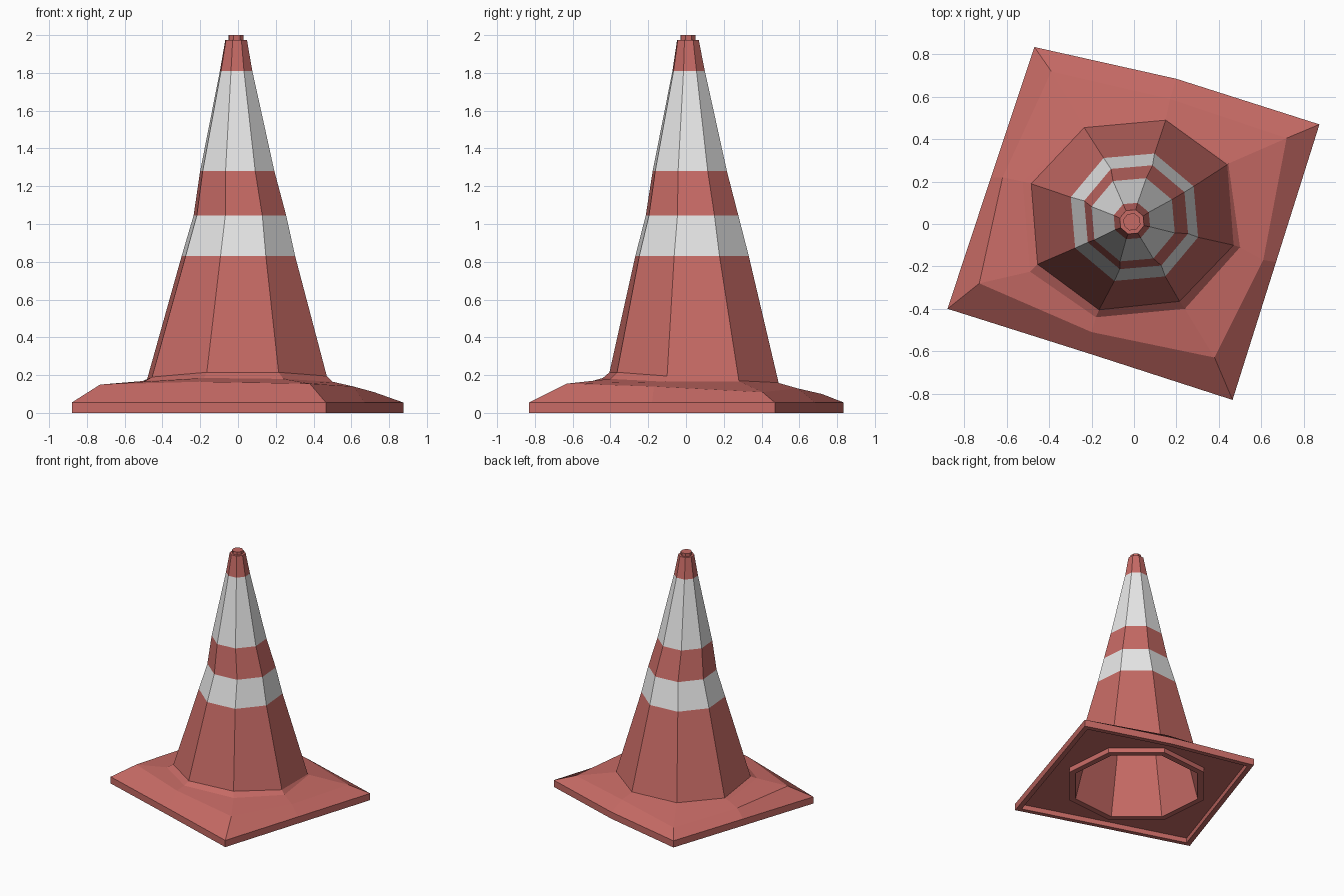
import bpy, math

if "Cube" in bpy.data.objects:
    bpy.data.objects.remove(bpy.data.objects["Cube"])

def material(name, rgb):
    m = bpy.data.materials.new(name)
    m.diffuse_color = (*rgb, 1)
    m.use_nodes = True
    m.node_tree.nodes["Principled BSDF"].inputs["Base Color"].default_value = m.diffuse_color
    return m

RED = material("faded red", (0.57, 0.145, 0.13))
WHITE = material("white band", (0.8, 0.8, 0.8))

def octagon(cx, cy, z, r):
    """Counter-clockwise eight-point ring, turned to match the base."""
    return [(cx + r * math.cos(math.radians(-17.5 + 45 * i)),
             cy + r * math.sin(math.radians(-17.5 + 45 * i)), z) for i in range(8)]

def flat(loop, z, s=1.0):
    return [(p[0] * s, p[1] * s, z) for p in loop]

def loft(name, loops, cap_start=False, cap_end=False, white_rows=()):
    """Skin consecutive eight-point rings; white_rows are the striped rows."""
    verts = [p for lp in loops for p in lp]
    faces, mats = [], []
    for k in range(len(loops) - 1):
        for i in range(8):
            j = (i + 1) % 8
            faces.append((k*8 + i, k*8 + j, k*8 + 8 + j, k*8 + 8 + i))
            mats.append(1 if k in white_rows else 0)
    if cap_start:
        faces.append(tuple(reversed(range(8))))
        mats.append(0)
    if cap_end:
        faces.append(tuple(range(len(verts) - 8, len(verts))))
        mats.append(0)
    me = bpy.data.meshes.new(name)
    me.from_pydata(verts, [], faces)
    me.materials.append(RED)
    if white_rows:
        me.materials.append(WHITE)
    for p, m in zip(me.polygons, mats):
        p.material_index = m
    ob = bpy.data.objects.new(name, me)
    bpy.context.collection.objects.link(ob)
    return ob

# worn, slightly uneven rings, all starting at the right-hand side
edge = [(0.67, -0.18), (0.875, 0.47), (0.2, 0.685), (-0.47, 0.835),
        (-0.675, 0.22), (-0.88, -0.40), (-0.2, -0.615), (0.465, -0.83)]
shoulder = [(0.61, -0.17, 0.14), (0.72, 0.405, 0.11), (0.17, 0.59, 0.13), (-0.39, 0.72, 0.10),
            (-0.62, 0.22, 0.13), (-0.73, -0.28, 0.15), (-0.2, -0.51, 0.165), (0.38, -0.63, 0.155)]
collar = [(0.50, -0.11, 0.165), (0.445, 0.285, 0.165), (0.15, 0.495, 0.157), (-0.235, 0.46, 0.157),
          (-0.525, 0.20, 0.16), (-0.49, -0.225, 0.17), (-0.18, -0.44, 0.185), (0.24, -0.40, 0.18)]
foot = [(0.47, -0.10, 0.195), (0.44, 0.28, 0.17), (0.15, 0.49, 0.16), (-0.235, 0.455, 0.16),
        (-0.485, 0.19, 0.165), (-0.455, -0.19, 0.19), (-0.165, -0.405, 0.215), (0.215, -0.365, 0.215)]

# base plate: underside lip, recess, rim, sloped top
loft("base_plate", [
    octagon(0, 0.03, 0, 0.495), octagon(0, 0.03, 0, 0.545), octagon(0, 0.03, 0.04, 0.545),
    flat(edge, 0.04, 0.945), flat(edge, 0, 0.945),
    flat(edge, 0), flat(edge, 0.055), shoulder, collar])

# cone with two reflective bands and a small tip
bands = [(0.002, 0.032, 0.83, 0.315), (0.01, 0.032, 1.045, 0.257), (-0.004, 0.02, 1.28, 0.206),
         (-0.01, 0.014, 1.81, 0.09), (-0.01, 0.01, 1.975, 0.06)]
loft("cone", [collar, foot] + [octagon(*b) for b in bands]
     + [octagon(-0.01, 0.01, 1.975, 0.042), octagon(-0.01, 0.01, 2.0, 0.042)],
     cap_end=True, white_rows=(2, 4))

# hollow inside of the cone
loft("cone_lining", [octagon(x, y, z, r - 0.03) for x, y, z, r in reversed(bands)]
     + [octagon(0, 0.03, 0, 0.495)], cap_start=True)
# ceiling of the hollow must look down
bpy.data.objects["cone_lining"].data.polygons[-1].flip()
bpy.data.objects["cone_lining"].data.polygons[-1].flip()
